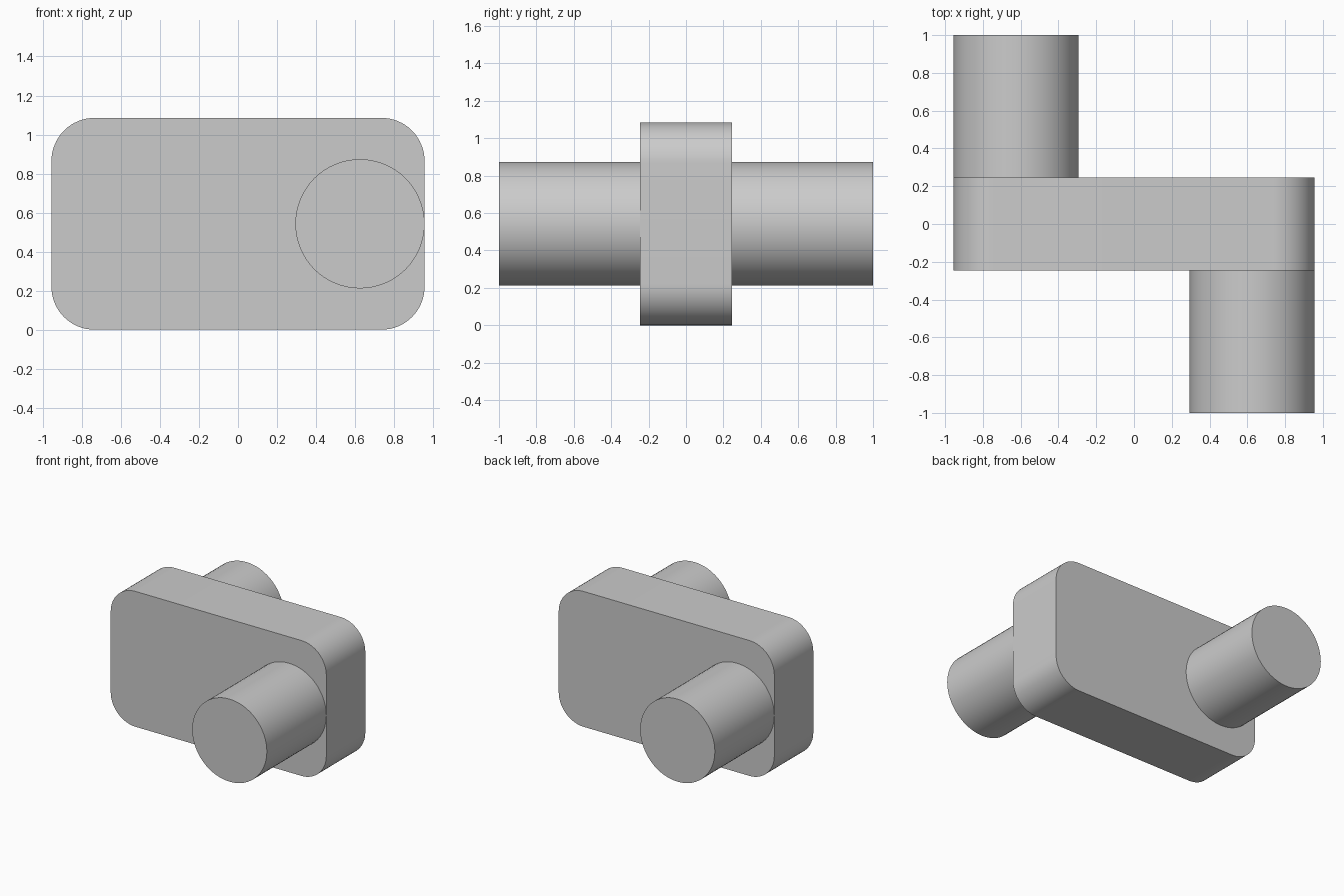
import bpy
import bmesh
import math
from mathutils import Matrix

cube = bpy.data.objects.get("Cube")
if cube:
    bpy.data.objects.remove(cube, do_unlink=True)

# Overall sizes
HALF_W, HEIGHT, HALF_T = 0.956, 1.085, 0.247
CORNER = 0.22
PIN_R, PIN_END = 0.331, 1.0
PIN_X = HALF_W - PIN_R

grey = bpy.data.materials.new("plain grey")
grey.use_nodes = True
grey.diffuse_color = (0.6, 0.6, 0.6, 1)
grey.node_tree.nodes["Principled BSDF"].inputs["Base Color"].default_value = grey.diffuse_color


def add_object(name, bm):
    """Turn a bmesh into a smooth-shaded grey object with crisp edges."""
    bmesh.ops.recalc_face_normals(bm, faces=bm.faces)
    mesh = bpy.data.meshes.new(name)
    bm.to_mesh(mesh)
    bm.free()
    mesh.materials.append(grey)
    obj = bpy.data.objects.new(name, mesh)
    bpy.context.collection.objects.link(obj)
    bpy.ops.object.select_all(action="DESELECT")
    obj.select_set(True)
    bpy.context.view_layer.objects.active = obj
    bpy.ops.object.shade_smooth_by_angle(angle=math.radians(30))
    return obj


# Crank web: a slab with its four thickness-wise edges rounded
bm = bmesh.new()
bmesh.ops.create_cube(bm, size=1)
bmesh.ops.scale(bm, vec=(2 * HALF_W, 2 * HALF_T, HEIGHT), verts=bm.verts)
bmesh.ops.translate(bm, vec=(0, 0, HEIGHT / 2), verts=bm.verts)
corners = [e for e in bm.edges
           if abs(e.verts[0].co.y - e.verts[1].co.y) > HALF_T]
bmesh.ops.bevel(bm, geom=corners, offset=CORNER, segments=16,
                profile=0.5, affect="EDGES")
add_object("crank_web", bm)


# Round pins, one on each face at opposite ends
def add_pin(name, side):
    length = PIN_END - HALF_T
    bm = bmesh.new()
    bmesh.ops.create_cone(bm, cap_ends=True, segments=64, radius1=PIN_R,
                          radius2=PIN_R, depth=length,
                          matrix=Matrix.Rotation(math.pi / 2, 4, "X"))
    centre = (side * PIN_X, -side * (HALF_T + length / 2), HEIGHT / 2)
    bmesh.ops.translate(bm, vec=centre, verts=bm.verts)
    add_object(name, bm)


add_pin("front_pin", 1)
add_pin("back_pin", -1)
